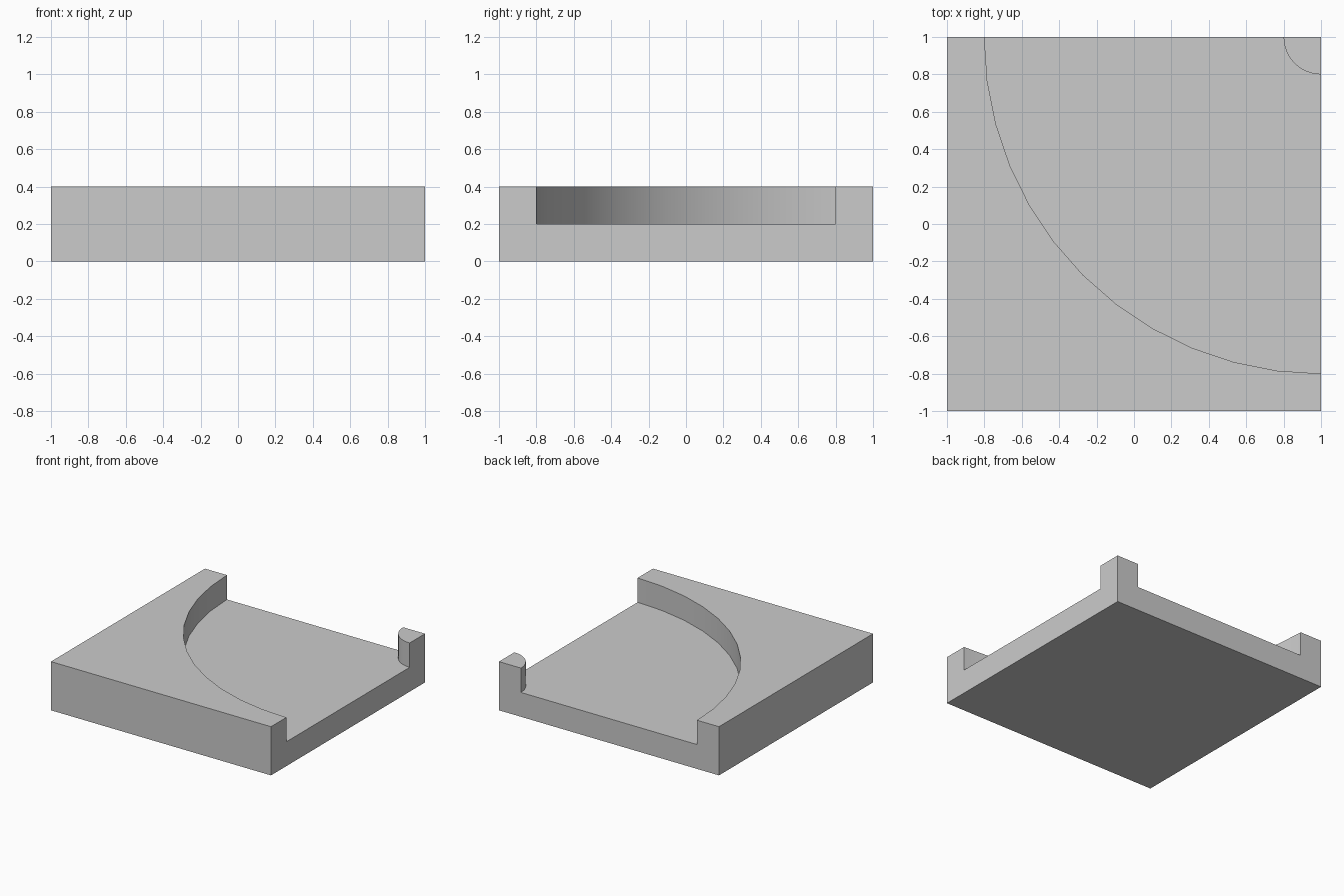
import bpy
import bmesh
from math import cos, sin, pi, radians

SIZE, HEIGHT, FLOOR = 1.0, 0.4, 0.2
OUTER, INNER, STEPS = 1.8, 0.2, 12

if "Cube" in bpy.data.objects:
    bpy.data.objects.remove(bpy.data.objects["Cube"])

grey = bpy.data.materials.new("plain_grey")
grey.use_nodes = True
colour = (0.6, 0.6, 0.6, 1.0)
grey.diffuse_color = colour
grey.node_tree.nodes["Principled BSDF"].inputs["Base Color"].default_value = colour


def prism(name, outline, bottom, top):
    """Extrude a flat outline between two heights."""
    bm = bmesh.new()
    base = bm.faces.new([bm.verts.new((x, y, bottom)) for x, y in outline])
    walls = bmesh.ops.extrude_face_region(bm, geom=[base])
    raised = [g for g in walls["geom"] if isinstance(g, bmesh.types.BMVert)]
    bmesh.ops.translate(bm, verts=raised, vec=(0, 0, top - bottom))
    bmesh.ops.recalc_face_normals(bm, faces=bm.faces)
    mesh = bpy.data.meshes.new(name)
    bm.to_mesh(mesh)
    bm.free()
    mesh.materials.append(grey)
    obj = bpy.data.objects.new(name, mesh)
    bpy.context.collection.objects.link(obj)
    return obj


def quarter_arc(radius):
    """Quarter circle about the back left corner, from back to left edge."""
    angles = [pi + pi / 2 * i / STEPS for i in range(STEPS + 1)]
    return [(SIZE + radius * cos(a), SIZE + radius * sin(a)) for a in angles]


# Square slab
square = [(-SIZE, -SIZE), (SIZE, -SIZE), (SIZE, SIZE), (-SIZE, SIZE)]
tile = prism("corner_track_tile", square, 0, HEIGHT)

# Curved channel, running out past the back and left edges
beyond = SIZE + 0.1
outer, inner = SIZE - OUTER, SIZE - INNER
channel = (quarter_arc(OUTER) + [(beyond, outer), (beyond, inner)]
           + quarter_arc(INNER)[::-1] + [(inner, beyond), (outer, beyond)])
cutter = prism("channel_cutter", channel, FLOOR, HEIGHT + 0.1)
cutter.hide_render = True

cut = tile.modifiers.new("channel", "BOOLEAN")
cut.operation = "DIFFERENCE"
cut.solver = "EXACT"
cut.object = cutter

bpy.ops.object.select_all(action="DESELECT")
tile.select_set(True)
bpy.context.view_layer.objects.active = tile
bpy.ops.object.modifier_apply(modifier=cut.name)
bpy.data.objects.remove(cutter)

# Smooth curved walls, sharp corners
bpy.ops.object.shade_smooth_by_angle(angle=radians(30))
